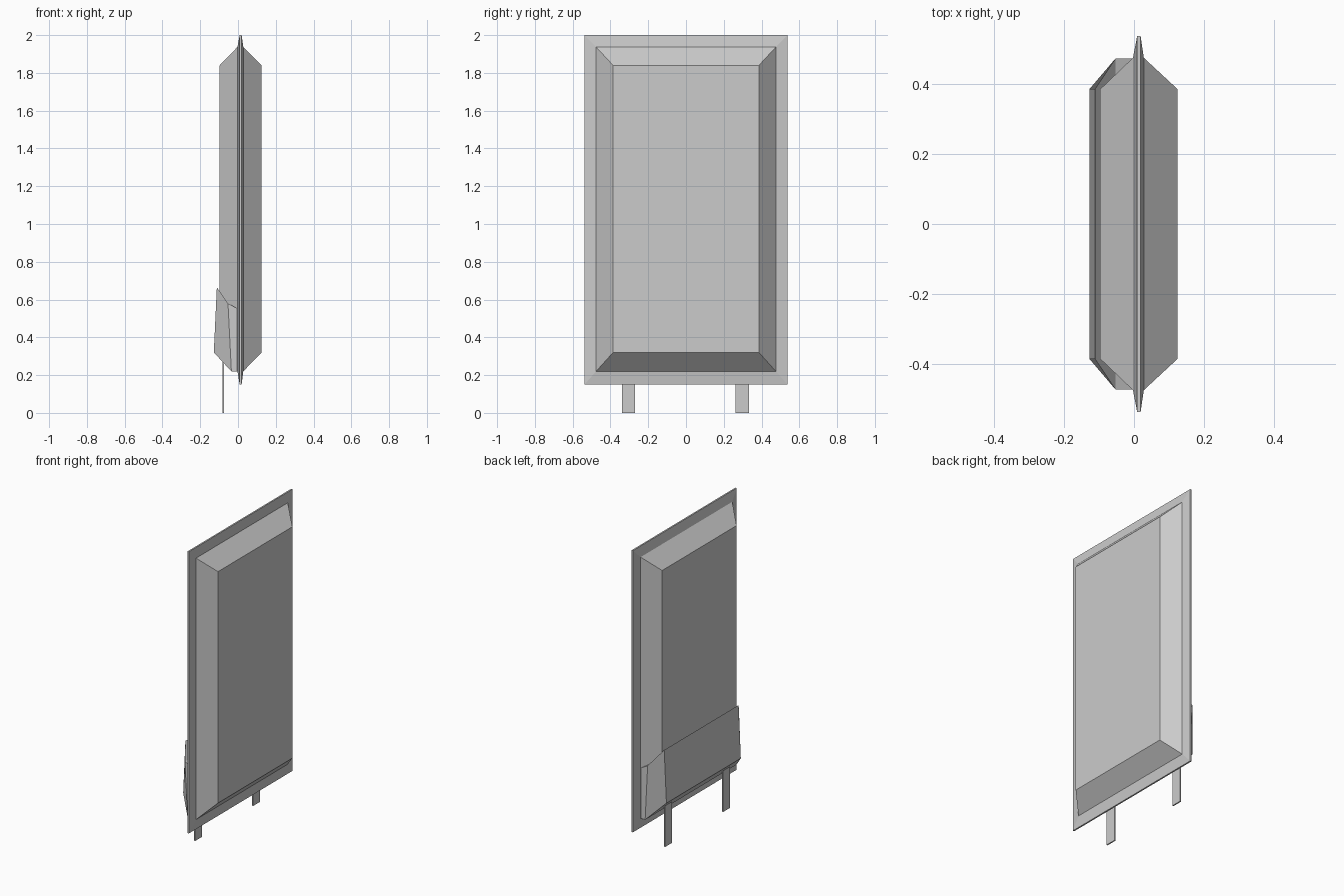
import bpy

if "Cube" in bpy.data.objects:
    bpy.data.objects.remove(bpy.data.objects["Cube"])

grey = bpy.data.materials.new("light grey")
grey.diffuse_color = (0.6, 0.6, 0.6, 1)
grey.use_nodes = True
grey.node_tree.nodes["Principled BSDF"].inputs["Base Color"].default_value = grey.diffuse_color


def add_mesh(name, verts, faces):
    mesh = bpy.data.meshes.new(name)
    mesh.from_pydata(verts, [], faces)
    mesh.materials.append(grey)
    obj = bpy.data.objects.new(name, mesh)
    bpy.context.collection.objects.link(obj)
    return obj


def loft(name, rings):
    """Bridge equal-sized rings of points and cap both ends."""
    n = len(rings[0])
    verts = [p for ring in rings for p in ring]
    faces = [tuple(range(n))[::-1],
             tuple(range((len(rings) - 1) * n, len(rings) * n))]
    for r in range(len(rings) - 1):
        for i in range(n):
            j = (i + 1) % n
            faces.append((r * n + i, r * n + j, (r + 1) * n + j, (r + 1) * n + i))
    return add_mesh(name, verts, faces)


def rect(x, half_y, z0, z1):
    return [(x, -half_y, z0), (x, half_y, z0), (x, half_y, z1), (x, -half_y, z1)]


# Raised panel on both sides with a thin tapered rim between them
loft("double_panel", [
    rect(-0.097, 0.386, 0.32, 1.84),
    rect(-0.003, 0.476, 0.22, 1.937),
    rect(0.009, 0.538, 0.15, 2.0),
    rect(0.019, 0.538, 0.15, 2.0),
    rect(0.028, 0.476, 0.22, 1.937),
    rect(0.125, 0.386, 0.32, 1.84),
])

# Lower housing on the left side: each station is (x, half width, height)
top = [(0.0, 0.474, 0.55), (-0.053, 0.474, 0.58), (-0.112, 0.386, 0.665)]
bottom = [(0.0, 0.474, 0.22), (-0.035, 0.474, 0.22), (-0.128, 0.386, 0.32)]
verts = [(x, s * w, z) for row in (top, bottom) for s in (-1, 1) for x, w, z in row]
# index = row * 6 + side * 3 + station
faces = [(2, 5, 11, 8), (0, 6, 9, 3)]                       # outer face, inner face
for k in (0, 1):
    faces.append((k, k + 3, k + 4, k + 1))                  # sloped top
    faces.append((k + 6, k + 7, k + 10, k + 9))             # underside
    faces.append((k, k + 1, k + 7, k + 6))                  # one flank
    faces.append((k + 3, k + 9, k + 10, k + 4))             # other flank
add_mesh("lower_housing", verts, faces)

# Two flat feet below the housing
for name, y in (("foot_front", -0.304), ("foot_back", 0.298)):
    rings = [[(-0.078 + dx, y + dy, z) for dx, dy in
              ((-0.004, -0.035), (0.004, -0.035), (0.004, 0.035), (-0.004, 0.035))]
             for z in (0.0, 0.3)]
    loft(name, rings)

# Make all normals point outward
import bmesh
for obj in bpy.context.collection.objects:
    bm = bmesh.new()
    bm.from_mesh(obj.data)
    bmesh.ops.recalc_face_normals(bm, faces=bm.faces)
    bm.to_mesh(obj.data)
    bm.free()
